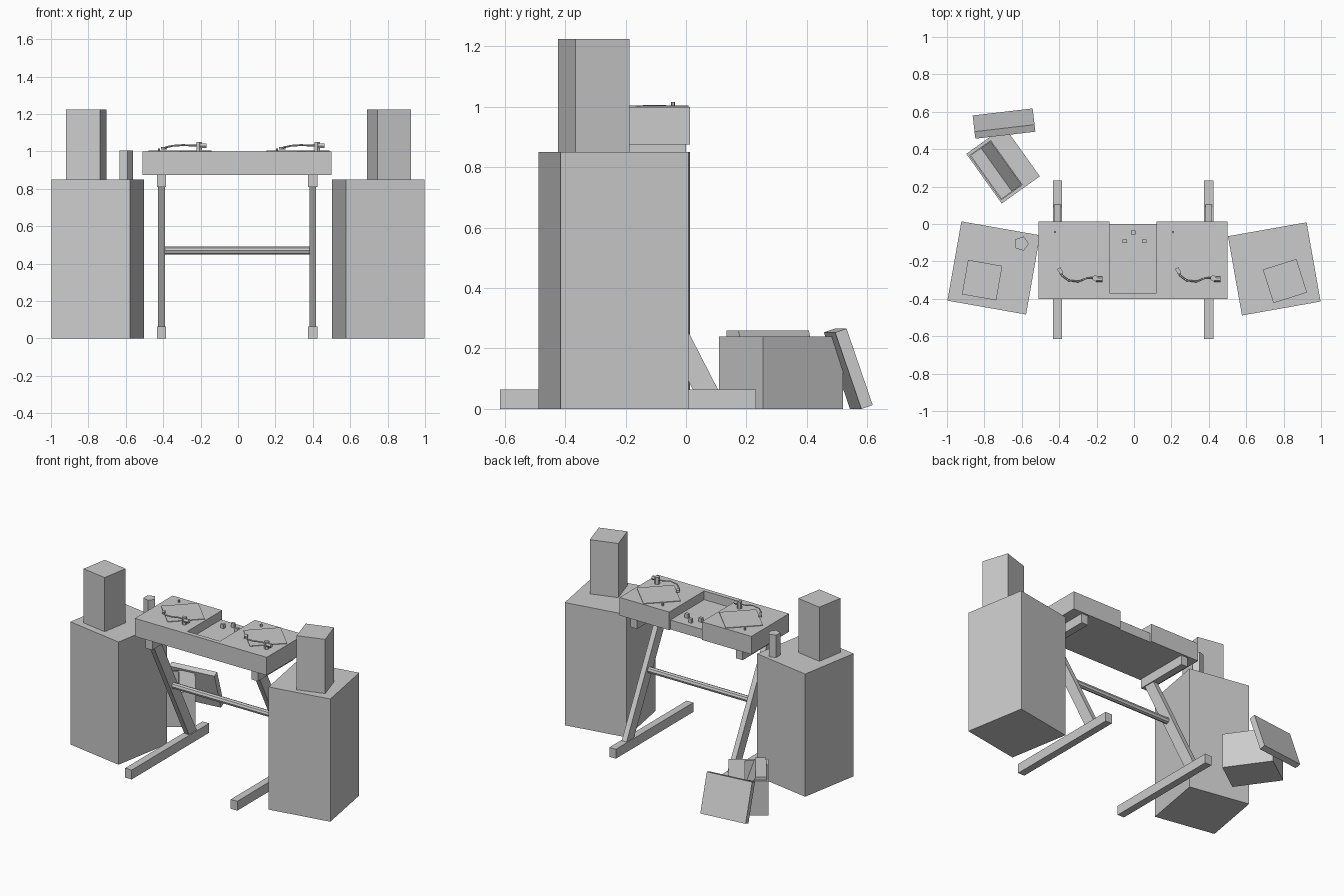
import bpy, bmesh
from math import radians, cos, sin
from mathutils import Matrix, Vector

if "Cube" in bpy.data.objects:
    bpy.data.objects.remove(bpy.data.objects["Cube"])


def box(name, loc, size, rot=(0, 0, 0)):
    bpy.ops.mesh.primitive_cube_add(size=1, location=loc, rotation=[radians(a) for a in rot])
    ob = bpy.context.object
    ob.name = name
    ob.scale = size
    return ob


def span(name, x, y, z):
    return box(name, [(a + b) / 2 for a, b in (x, y, z)], [b - a for a, b in (x, y, z)])


def cyl(name, loc, r, depth, sides, rot=(0, 0, 0)):
    bpy.ops.mesh.primitive_cylinder_add(vertices=sides, radius=r, depth=depth, location=loc,
                                        rotation=[radians(a) for a in rot])
    bpy.context.object.name = name
    return bpy.context.object


def prism(name, profile, axis_pos, mat=None):
    """Extrude a 2D profile (a, z) along a third axis; mat maps (axis, a, z) to world."""
    bm = bmesh.new()
    a, b = axis_pos
    vs = [bm.verts.new((a, p, q)) for p, q in profile]
    face = bm.faces.new(vs)
    ext = bmesh.ops.extrude_face_region(bm, geom=[face])
    bmesh.ops.translate(bm, vec=(b - a, 0, 0),
                        verts=[v for v in ext['geom'] if isinstance(v, bmesh.types.BMVert)])
    bmesh.ops.recalc_face_normals(bm, faces=bm.faces)
    me = bpy.data.meshes.new(name)
    bm.to_mesh(me)
    bm.free()
    ob = bpy.data.objects.new(name, me)
    bpy.context.collection.objects.link(ob)
    if mat:
        ob.matrix_world = mat
    return ob


# Large speaker cabinets with small monitors on top
box("left_speaker", (-0.75, -0.235, 0.425), (0.427, 0.43, 0.85), (0, 0, -10))
box("right_speaker", (0.75, -0.24, 0.425), (0.427, 0.43, 0.85), (0, 0, 10))
box("left_monitor", (-0.812, -0.30, 1.0375), (0.186, 0.187, 0.375), (0, 0, -10))
box("right_monitor", (0.807, -0.305, 1.0375), (0.188, 0.188, 0.375), (0, 0, 17.5))

# Five-sided cup on the left cabinet
cyl("cup", (-0.602, -0.105, 0.928), 0.04, 0.155, 5, (0, 0, -90))

# Desk body: two decks around a sunken mixer
span("left_deck", (-0.51, -0.13), (-0.40, 0.013), (0.875, 1.0))
span("right_deck", (0.12, 0.50), (-0.40, 0.013), (0.875, 1.0))
span("desk_front_strip", (-0.13, 0.12), (-0.40, -0.37), (0.875, 1.0))
span("mixer", (-0.13, 0.12), (-0.37, 0.0), (0.875, 0.94))
for i, (x, y) in enumerate([(-0.005, -0.045), (-0.05, -0.092), (0.055, -0.092)]):
    box(f"mixer_knob_{i}", (x, y, 0.953), (0.024, 0.02, 0.03))

# Z-shaped stand: foot, slanted leg and top rail on each side
for side, x in (("left", -0.409), ("right", 0.4)):
    span(side + "_foot", (x - 0.025, x + 0.025), (-0.615, 0.232), (0, 0.065))
    span(side + "_top_rail", (x - 0.025, x + 0.025), (-0.39, 0.0), (0.81, 0.875))
    prism(side + "_leg", [(0.025, 0.06), (0.108, 0.06), (-0.28, 0.815), (-0.363, 0.815)],
          (x - 0.018, x + 0.018))
cyl("cross_bar", (-0.004, -0.145, 0.47), 0.021, 0.79, 8, (0, 90, 0))

# Turntables: diamond platter, peg and curved tone arm
for side, x in (("left", -0.31), ("right", 0.321)):
    cyl(side + "_platter", (x, -0.16, 1.0), 0.168, 0.008, 4)
    cyl(side + "_peg", (x - 0.112, -0.043, 1.007), 0.007, 0.018, 6)
    cu = bpy.data.curves.new(side + "_tone_arm", 'CURVE')
    cu.dimensions = '3D'
    cu.bevel_depth = 0.005
    cu.bevel_resolution = 0
    cu.use_fill_caps = True
    path = [(-0.085, -0.25, 1.018), (-0.075, -0.275, 1.022), (-0.04, -0.302, 1.03),
            (0.015, -0.308, 1.034), (0.06, -0.288, 1.032), (0.14, -0.292, 1.03)]
    sp = cu.splines.new('POLY')
    sp.points.add(len(path) - 1)
    for p, (dx, y, z) in zip(sp.points, path):
        p.co = (x + dx, y, z, 1)
    bpy.context.collection.objects.link(bpy.data.objects.new(cu.name, cu))
    box(side + "_arm_head", (x - 0.085, -0.25, 1.018), (0.032, 0.02, 0.014), (0, 0, -60))
    cyl(side + "_arm_pivot", (x + 0.103, -0.29, 1.025), 0.017, 0.05, 6)
    cyl(side + "_counterweight", (x + 0.125, -0.295, 1.03), 0.014, 0.035, 6, (0, 90, 0))

# Record crate: u is its short side, v its long side
ang = radians(35.5)
u, v = Vector((cos(ang), sin(ang), 0)), Vector((-sin(ang), cos(ang), 0))
frame = Matrix.Translation((-0.70, 0.315, 0)) @ Matrix(
    ((v.x, u.x, 0, 0), (v.y, u.y, 0, 0), (0, 0, 1, 0), (0, 0, 0, 1)))
# swap handedness-safe: express the frame with a plain rotation instead
frame = Matrix.Translation((-0.70, 0.315, 0)) @ Matrix.Rotation(ang + radians(-90), 4, 'Z')
# local x = -v, local y = u
prism("crate", [(-0.125, 0), (0.125, 0), (0.125, 0.24), (0.022, 0.24), (0.022, 0.03),
                (-0.115, 0.03), (-0.115, 0.24), (-0.125, 0.24)], (-0.145, 0.145), frame)
for name, a in (("crate_end_back", (-0.163, -0.145)), ("crate_end_front", (0.145, 0.163))):
    prism(name, [(-0.125, 0), (0.125, 0), (0.125, 0.24), (-0.125, 0.24)], a, frame)
prism("records", [(-0.112, 0.03), (0.02, 0.03), (0.02, 0.07), (-0.043, 0.26), (-0.112, 0.26)],
      (-0.143, 0.143), frame)

# Flat case leaning against the crate
box("leaning_case", (-0.695, 0.537, 0.133), (0.323, 0.04, 0.268), (19, 0, 6.7))
